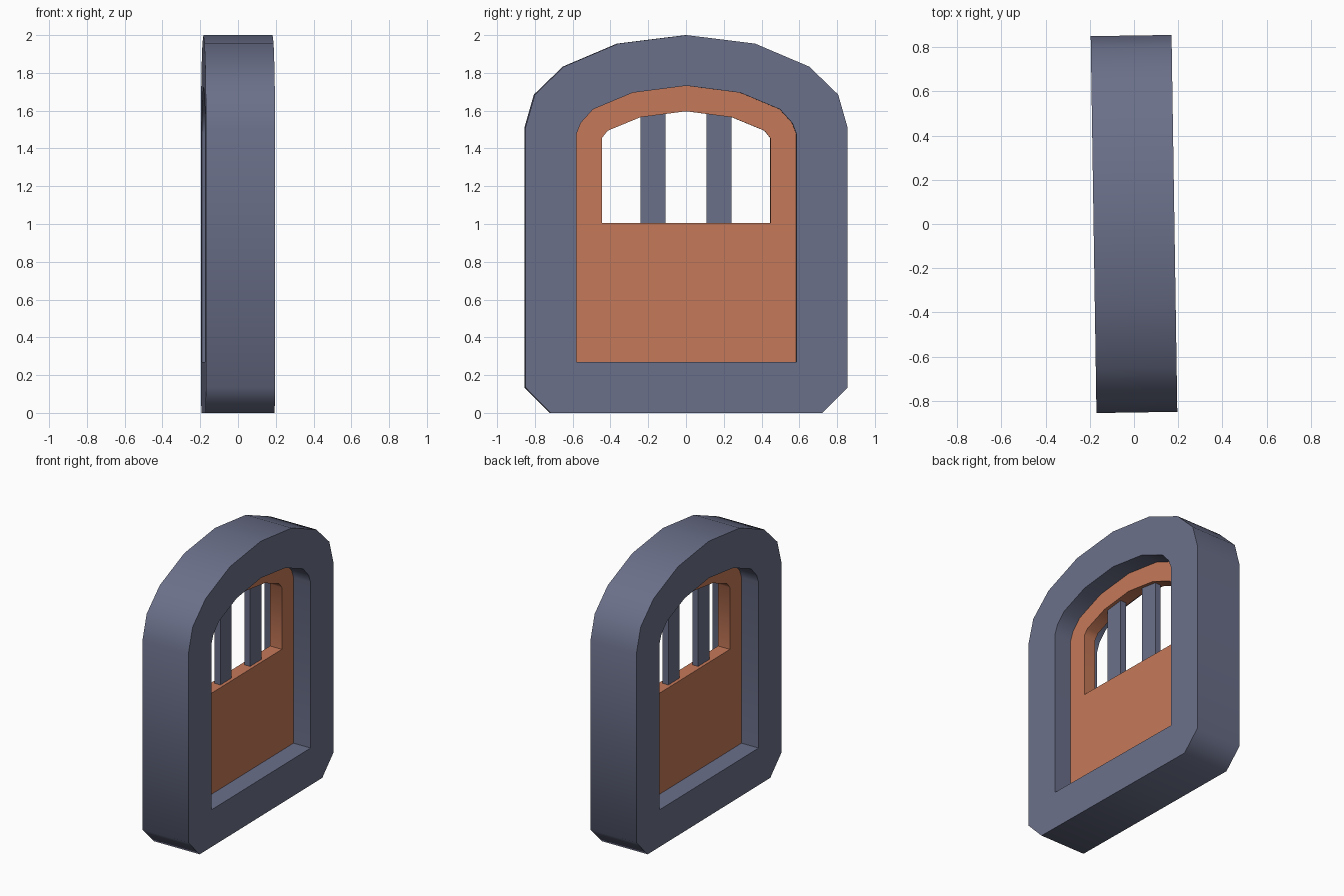
import bpy, bmesh, math
from mathutils import Matrix

if "Cube" in bpy.data.objects:
    bpy.data.objects.remove(bpy.data.objects["Cube"])

TURN = Matrix.Rotation(0.0153, 4, 'Z')  # the model stands very slightly turned


def material(name, colour):
    m = bpy.data.materials.new(name)
    m.diffuse_color = (*colour, 1)
    m.use_nodes = True
    m.node_tree.nodes["Principled BSDF"].inputs["Base Color"].default_value = m.diffuse_color
    return m


stone = material("slate_blue", (0.147, 0.162, 0.254))
wood = material("terracotta", (0.558, 0.191, 0.098))


def mirrored(half):
    """Close a right-hand (y, z) half profile by mirroring it across y = 0."""
    return half + [(-y, z) for y, z in reversed(half) if y > 0]


def plate(name, loops, half_depth, mat):
    """Fill an outline (with optional hole) and extrude it along x."""
    bm = bmesh.new()
    edges = []
    for loop in loops:
        vs = [bm.verts.new((-half_depth, y, z)) for y, z in loop]
        edges += [bm.edges.new((a, b)) for a, b in zip(vs, vs[1:] + vs[:1])]
    bmesh.ops.triangle_fill(bm, edges=edges, use_beauty=True)
    new = bmesh.ops.extrude_face_region(bm, geom=bm.faces[:])["geom"]
    bmesh.ops.translate(bm, vec=(2 * half_depth, 0, 0),
                        verts=[v for v in new if isinstance(v, bmesh.types.BMVert)])
    bmesh.ops.recalc_face_normals(bm, faces=bm.faces[:])
    bm.transform(TURN)
    me = bpy.data.meshes.new(name)
    bm.to_mesh(me)
    bm.free()
    me.materials.append(mat)
    ob = bpy.data.objects.new(name, me)
    bpy.context.collection.objects.link(ob)
    bpy.ops.object.select_all(action='DESELECT')
    ob.select_set(True)
    bpy.context.view_layer.objects.active = ob
    bpy.ops.object.shade_smooth_by_angle(angle=math.radians(50))
    return ob


# Half profiles from the bottom up to the crown
outer = mirrored([(0.72, 0), (0.853, 0.135), (0.853, 1.51), (0.803, 1.685),
                  (0.65, 1.833), (0.363, 1.955), (0, 2.0)])
opening = mirrored([(0.583, 0.27), (0.583, 1.475), (0.56, 1.535),
                    (0.495, 1.607), (0.285, 1.695), (0, 1.732)])
window = mirrored([(0.446, 1.005), (0.446, 1.455), (0.415, 1.494),
                   (0.243, 1.565), (0, 1.597)])

# Thick arched frame
plate("arched_frame", [outer, opening], 0.183, stone)

# Recessed door panel with window
plate("door_panel", [opening, window], 0.047, wood)

# Two window bars, ends set into the panel
for side, label in ((-1, "left"), (1, "right")):
    a, b = side * 0.108, side * 0.241
    plate(f"window_bar_{label}", [[(a, 0.98), (b, 0.98), (b, 1.61), (a, 1.61)]], 0.023, stone)
